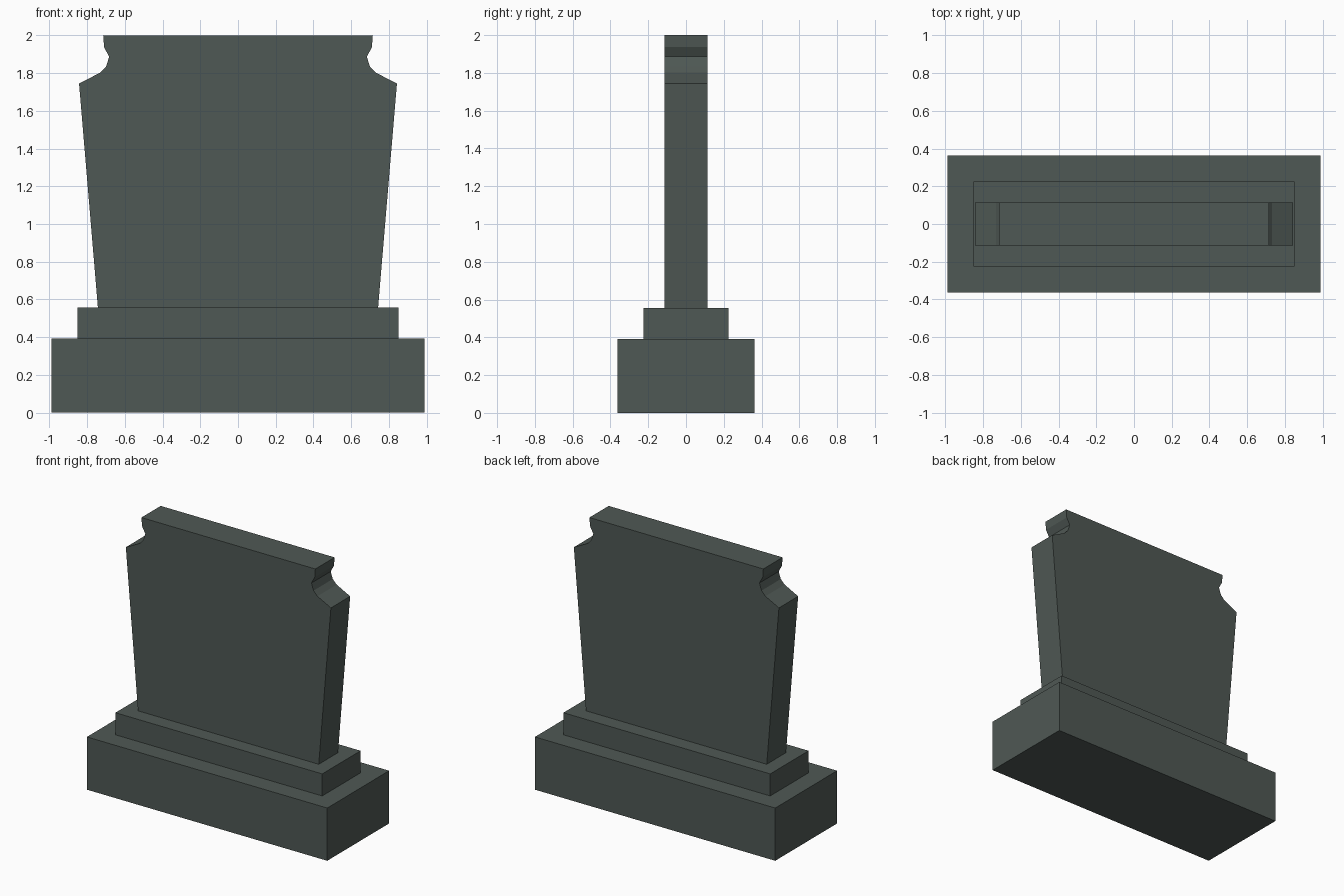
import bpy

if "Cube" in bpy.data.objects:
    bpy.data.objects.remove(bpy.data.objects["Cube"])

stone = bpy.data.materials.new("dark grey green stone")
stone.diffuse_color = (0.078, 0.098, 0.089, 1.0)
stone.use_nodes = True
stone.node_tree.nodes["Principled BSDF"].inputs["Base Color"].default_value = stone.diffuse_color


def extrude_profile(name, half_profile, half_depth):
    """Mirror a right-hand x/z profile and extrude it along y."""
    outline = half_profile + [(-x, z) for x, z in reversed(half_profile)]
    n = len(outline)
    verts = [(x, y, z) for y in (-half_depth, half_depth) for x, z in outline]
    faces = [tuple(range(n)), tuple(reversed(range(n, 2 * n)))]
    faces += [(i, i + n, (i + 1) % n + n, (i + 1) % n) for i in range(n)]
    mesh = bpy.data.meshes.new(name)
    mesh.from_pydata(verts, [], faces)
    mesh.materials.append(stone)
    mesh.validate()
    obj = bpy.data.objects.new(name, mesh)
    bpy.context.collection.objects.link(obj)
    return obj


# Wide plinth on the ground
extrude_profile("plinth", [(0.988, 0.0), (0.988, 0.392)], 0.363)

# Smaller step on the plinth
extrude_profile("step", [(0.85, 0.392), (0.85, 0.556)], 0.225)

# Upright slab, flaring upward, with scooped shoulders
extrude_profile("slab", [
    (0.743, 0.556), (0.843, 1.745),
    (0.732, 1.802), (0.70, 1.835), (0.683, 1.887),
    (0.71, 1.937), (0.715, 2.0),
], 0.113)
